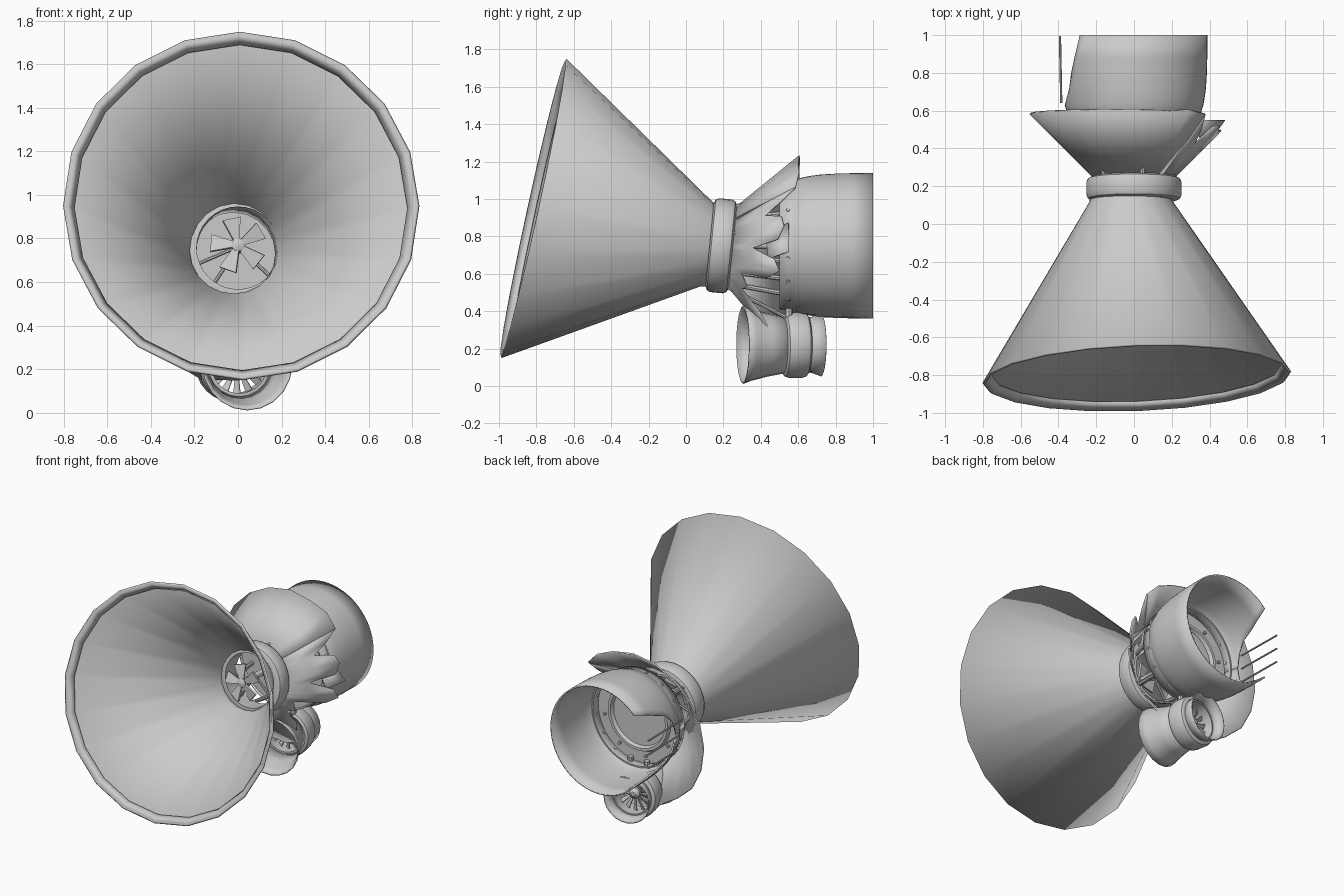
import bpy, math
from math import cos, sin, pi, radians
from mathutils import Vector, Matrix

if "Cube" in bpy.data.objects:
    bpy.data.objects.remove(bpy.data.objects["Cube"])


def make(name, verts, faces, thick=0.0, smooth=True):
    me = bpy.data.meshes.new(name)
    me.from_pydata(verts, [], faces)
    ob = bpy.data.objects.new(name, me)
    bpy.context.collection.objects.link(ob)
    bpy.ops.object.select_all(action='DESELECT')
    ob.select_set(True)
    bpy.context.view_layer.objects.active = ob
    if smooth:
        bpy.ops.object.shade_smooth_by_angle(angle=radians(35))
    if thick:
        mod = ob.modifiers.new("wall", 'SOLIDIFY')
        mod.thickness = thick
        mod.offset = 0
    return ob


def frame(origin, pitch, yaw):
    # local y is the part's axis; pitch dips the rear, yaw swings it
    return (Matrix.Translation(origin) @ Matrix.Rotation(yaw, 4, 'Z')
            @ Matrix.Rotation(-pitch, 4, 'X'))


def lathe(name, M, profile, n=32, thick=0.0, cap=False):
    # profile: (distance along axis, radius)
    verts, faces = [], []
    for d, r in profile:
        for i in range(n):
            a = 2 * pi * i / n
            verts.append(M @ Vector((r * cos(a), d, r * sin(a))))
    for k in range(len(profile) - 1):
        for i in range(n):
            j = (i + 1) % n
            faces.append((k * n + i, (k + 1) * n + i, (k + 1) * n + j, k * n + j))
    if cap:
        faces.append(tuple(range(n)))
        faces.append(tuple(reversed(range((len(profile) - 1) * n, len(profile) * n))))
    return make(name, verts, faces, thick)


def sheet(name, rows, thick):
    n = len(rows[0])
    verts = [v for row in rows for v in row]
    faces = [(k * n + i, (k + 1) * n + i, (k + 1) * n + i + 1, k * n + i + 1)
             for k in range(len(rows) - 1) for i in range(n - 1)]
    return make(name, verts, faces, thick)


def rod(name, a, b, r, n=8):
    a, b = Vector(a), Vector(b)
    q = Vector((0, 1, 0)).rotation_difference(b - a).to_matrix().to_4x4()
    lathe(name, Matrix.Translation(a) @ q, [(0, r), ((b - a).length, r)], n, cap=True)


def fan(name, M, count, r0, r1, w0, w1, twist, t=0.008):
    # wedge blades, each a thin slab twisted about its own length
    verts, faces = [], []
    for i in range(count):
        R = M @ Matrix.Rotation(2 * pi * i / count, 4, 'Y') @ Matrix.Rotation(twist, 4, 'Z')
        b = len(verts)
        for y in (-t, t):
            for x, z in ((-w0, r0), (w0, r0), (w1, r1), (-w1, r1)):
                verts.append(R @ Vector((x, y, z)))
        faces += [(b, b + 1, b + 2, b + 3), (b + 7, b + 6, b + 5, b + 4)]
        faces += [(b + k, b + 4 + k, b + 4 + (k + 1) % 4, b + (k + 1) % 4) for k in range(4)]
    make(name, verts, faces, smooth=False)


def band_profile(r_in, r_out, h):
    # closed rounded collar section
    c = (r_out - r_in) * 0.45
    return [(-h, r_in), (-h, r_out - c), (-h * .85, r_out - c * .3), (-h * .55, r_out),
            (h * .55, r_out), (h * .85, r_out - c * .3), (h, r_out - c), (h, r_in), (-h, r_in)]


# main horn, tilted upward at the mouth
horn = frame((0.015, -0.815, 0.95), 0.215, 0.037)
lathe("main_horn", horn, [(0, 0.812), (0.96, 0.21), (1.03, 0.2)], 20, 0.014)
lathe("horn_inner_lip", horn, [(0.0, 0.806), (0.04, 0.765)], 20, 0.004)

# throat collar
collar = frame((0, 0.188, 0.75), 0.1, 0.0)
lathe("throat_collar", collar, band_profile(0.19, 0.252, 0.062), 32)

# torn rear flare: (angle, fraction of full length left)
tear = [(45, .95), (58, 1), (72, .98), (90, 1), (108, 1), (126, 1), (144, 1), (162, 1),
        (180, 1), (198, 1), (216, 1), (234, .97), (252, 1), (270, .95), (283, .9),
        (292, .65), (302, .5), (310, .22), (320, .3), (332, .2), (342, .6), (350, .76),
        (357, .68), (363, .35), (371, .72), (380, .8), (387, .76), (392, .5), (399, .74),
        (405, .95)]
neck, rim = frame((0, 0.235, 0.745), 0.1, 0), frame((0, 0.585, 0.68), 0.04, 0.0)
rows = []
for s in (0, 0.5, 1):
    row = []
    for deg, f in tear:
        a = radians(deg)
        d = Vector((cos(a), 0, sin(a)))
        row.append((neck @ (d * 0.2)).lerp(rim @ (d * 0.55), f * s))
    rows.append(row)
sheet("torn_rear_flare", rows, 0.01)
# bent scrap on the torn edge
sheet("bent_scrap", [[(0.36, 0.43, 0.78), (0.40, 0.44, 0.68)],
                     [(0.31, 0.55, 0.88), (0.48, 0.55, 0.72)]], 0.008)

# rear can: wall opens into a ragged breach on the left side
can_rows = []
for y, r, h in ((.50, .335, 0), (.575, .342, 0), (.58, .347, 0), (.63, .362, 0), (.66, .368, .28),
                (.72, .376, .45), (.80, .381, .53), (.88, .383, .62), (1.0, .384, .74)):
    row = []
    for i in range(49):
        a = pi + h + (2 * pi - 2 * h) * i / 48
        row.append((r * cos(a), y, 0.75 + r * sin(a)))
    can_rows.append(row)
sheet("rear_can", can_rows, 0.01)
can = frame((0, 0, 0.75), 0, 0)
lathe("can_floor", can, [(0.515, 0.001), (0.515, 0.335), (0.53, 0.335), (0.53, 0.001)], 32)
lathe("can_inner_ring", can, [(0.53, 0.25), (0.555, 0.24), (0.555, 0.22), (0.53, 0.21)], 32)
lathe("can_seam", can, band_profile(0.335, 0.352, 0.012), 48).location.y = 0.578

# rivets around the can and bolts on its floor
for i in range(16):
    a = 2 * pi * (i + 0.5) / 16
    d = Vector((cos(a), 0, sin(a)))
    c = Vector((0, 0.545, 0.75))
    rod("can_rivet", c + d * 0.33, c + d * 0.35, 0.01)
    if i % 2:
        rod("floor_bolt", Vector((0, .53, .75)) + d * 0.28, Vector((0, .55, .75)) + d * 0.28, 0.01)

# bare rods showing in the breach
for z in (0.65, 0.75, 0.85):
    rod("breach_rod", (-0.385, 0.64, z), (-0.392, 0.995, z), 0.006)

# throat fan, hub, shaft and struts
hub = frame((0, 0.05, 0.77), 0.15, 0)
fan("throat_fan", hub @ Matrix.Rotation(-0.25, 4, 'Y'), 5, 0.02, 0.125, 0.014, 0.042, 0.25)
lathe("fan_hub", hub, [(-0.02, 0.012), (-0.012, 0.03), (0.04, 0.03)], 16, cap=True)
rod("fan_shaft", (0, 0.06, 0.768), (0, 0.52, 0.75), 0.022, 12)
for i in range(6):
    a = 2 * pi * (i + 0.3) / 6
    rod("throat_strut", (0.205 * cos(a), 0.22, 0.75 + 0.205 * sin(a)),
        (0.26 * cos(a), 0.52, 0.75 + 0.26 * sin(a)), 0.014)
for a in (radians(200), radians(235), radians(320)):
    rod("fan_stay", (0.2 * cos(a), 0.19, 0.75 + 0.2 * sin(a)), (0, 0.2, 0.763), 0.009)

# small lower thruster, swung slightly to the right
pod = frame((-0.005, 0.585, 0.22), 0.0, 0.17)
lathe("pod_front_bell", pod, [(-0.285, 0.205), (-0.24, 0.188), (-0.15, 0.165), (-0.04, 0.145)], 20, 0.008)
lathe("pod_collar", pod, band_profile(0.13, 0.176, 0.066), 32)
lathe("pod_rear_bell", pod, [(0.05, 0.142), (0.09, 0.146), (0.14, 0.165)], 24, 0.008)
fan("pod_fan", pod, 14, 0.03, 0.135, 0.006, 0.018, 0.6, 0.003)
lathe("pod_fan_hub", pod, [(-0.05, 0.01), (-0.02, 0.04), (0.02, 0.04), (0.04, 0.015)], 16, cap=True)

# brackets holding the pod to the can
for x in (-0.07, 0.06):
    rod("pod_bracket", (x, 0.55, 0.36), (x, 0.55, 0.45), 0.02)
rod("pod_brace", (0.05, 0.22, 0.53), (0.06, 0.55, 0.36), 0.01)
